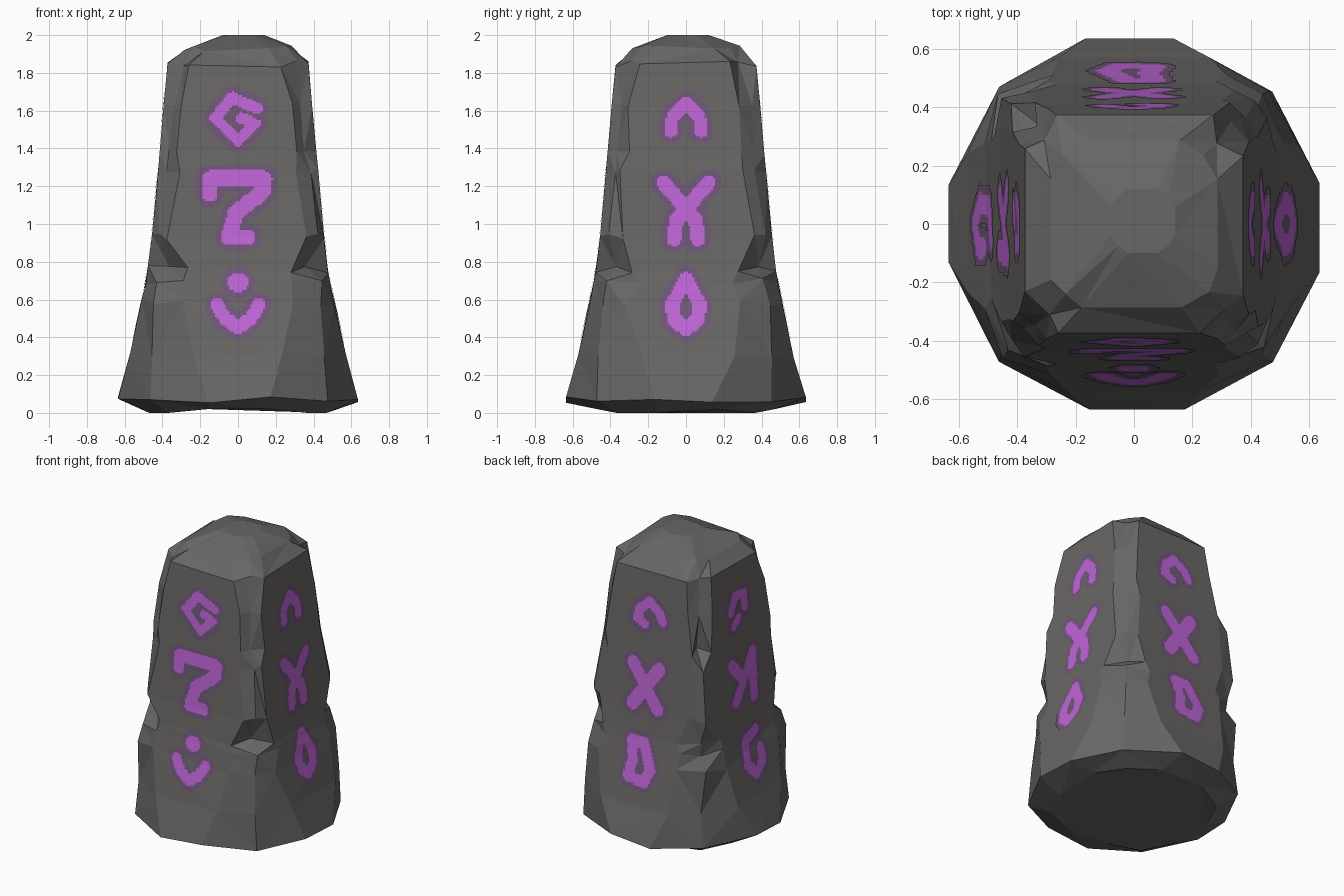
import bpy, bmesh, math, random
from mathutils import Vector, Matrix
from mathutils.bvhtree import BVHTree

if "Cube" in bpy.data.objects:
    bpy.data.objects.remove(bpy.data.objects["Cube"])

random.seed(4)


def material(name, rgb):
    m = bpy.data.materials.new(name)
    m.diffuse_color = (*rgb, 1)
    m.use_nodes = True
    m.node_tree.nodes["Principled BSDF"].inputs["Base Color"].default_value = m.diffuse_color
    return m


stone = material("grey stone", (0.14, 0.135, 0.13))
glow = material("bright purple", (0.52, 0.13, 0.68))
halo = material("dull purple", (0.16, 0.095, 0.19))


def to_object(bm, name, mats):
    me = bpy.data.meshes.new(name)
    bm.to_mesh(me)
    bm.free()
    for m in mats:
        me.materials.append(m)
    ob = bpy.data.objects.new(name, me)
    bpy.context.collection.objects.link(ob)
    return ob


def turn(k):
    return Matrix.Rotation(k * math.pi / 2, 3, 'Z')


# Stone: stacked 12-sided rings (height, side distance, half flat, corner distance)
RINGS = [
    (0.01, 0.47, 0.16, 0.52),
    (0.07, 0.635, 0.15, 0.66),
    (0.30, 0.57, 0.24, 0.65),
    (0.58, 0.51, 0.30, 0.625),
    (0.70, 0.488, 0.27, 0.60),
    (0.76, 0.477, 0.28, 0.515),
    (0.93, 0.455, 0.355, 0.585),
    (1.27, 0.425, 0.325, 0.535),
    (1.37, 0.415, 0.315, 0.522),
    (1.62, 0.393, 0.29, 0.475),
    (1.85, 0.373, 0.25, 0.405),
    (1.925, 0.285, 0.17, 0.33),
    (1.995, 0.11, 0.05, 0.12),
]
# The back left corner keeps its thick shell up to a higher ledge
HIGH_LEDGE = {5: 0.61, 6: 0.60, 7: 0.575, 8: 0.45}

bm = bmesh.new()
rings = []
for i, (z, s, f, d) in enumerate(RINGS):
    ring = []
    for k in range(4):
        dc = HIGH_LEDGE.get(i, d) if k == 1 else d
        c = dc / math.sqrt(2)
        for j, (x, y) in enumerate(((s, -f), (s, f), (c, c))):
            p = turn(k) @ Vector((x, y, z))
            if 0 < i < len(RINGS) - 1:
                side = turn(k) @ Vector((0, 1, 0))
                p += side * random.uniform(-0.025, 0.025)
                p.z += random.uniform(-0.02, 0.02)
                if j == 2:
                    p.xy *= random.uniform(0.985, 1.015)
            if i == len(RINGS) - 1:
                p += Vector((0.03, 0.01, 0.005))
            if i == 0:
                p.z = random.choice((0, 0.02))
            ring.append(bm.verts.new(p))
    rings.append(ring)
for a, b in zip(rings, rings[1:]):
    for j in range(12):
        n = (j + 1) % 12
        bm.faces.new((a[j], a[n], b[n], b[j]))
bm.faces.new(rings[0][::-1])
bm.faces.new(rings[-1])
bmesh.ops.triangulate(bm, faces=bm.faces[:])
bmesh.ops.recalc_face_normals(bm, faces=bm.faces[:])
tree = BVHTree.FromBMesh(bm)
to_object(bm, "standing_stone", [stone])

# Abstract carved marks: (half width, points across and up) for each side
RIGHT = [
    (0.033, [(-.08, 1.49), (-.07, 1.57), (0, 1.64), (.07, 1.57), (.08, 1.49)]),
    (0.038, [(-.12, 1.22), (0, 1.08), (.12, 1.22)]),
    (0.038, [(-.065, .92), (-.05, 1.02), (0, 1.08), (.05, 1.02), (.065, .92)]),
    (0.036, [(0, .71), (-.075, .57), (-.06, .49), (0, .44), (.06, .49), (.075, .57), (0, .71)]),
]
BACK = [
    (0.033, [(-.03, 1.48), (-.09, 1.51), (-.07, 1.58), (0, 1.64), (.08, 1.58), (.10, 1.53)]),
    (0.045, [(-.10, 1.21), (.10, .94)]),
    (0.045, [(.10, 1.21), (-.09, .94)]),
    (0.038, [(-.07, .70), (.02, .70), (.09, .54), (.05, .45), (-.07, .47), (-.05, .58), (-.07, .70)]),
]
LEFT = [
    (0.033, [(-.08, 1.55), (-.03, 1.64), (.07, 1.63), (.07, 1.54)]),
    (0.030, [(-.06, 1.45), (-.01, 1.49)]),
    (0.040, [(-.12, 1.20), (0, 1.07), (.11, 1.22), (.09, .93)]),
    (0.040, [(-.10, .95), (0, 1.07)]),
    (0.036, [(.06, .71), (-.06, .67), (-.07, .52), (0, .44), (.08, .50), (.08, .58)]),
]
FRONT = [
    (0.030, [(.10, 1.61), (-.03, 1.67), (-.12, 1.56), (0, 1.44), (.09, 1.53), (.02, 1.56)]),
    (0.042, [(-.15, 1.16), (-.15, 1.24), (.14, 1.24), (.13, 1.17), (-.01, 1.06), (-.05, .93), (.05, .93)]),
    (0.035, [(-.11, .57), (-.07, .50), (0, .45), (.07, .50), (.11, .57)]),
    (0.050, [(-.005, .69), (.005, .69)]),
]


def distance(p, strokes):
    """Distance from p to the edge of the nearest stroke."""
    best = 9
    for w, pts in strokes:
        for a, b in zip(pts, pts[1:]):
            a, b = Vector(a), Vector(b)
            ab = b - a
            t = max(0, min(1, (p - a).dot(ab) / ab.length_squared))
            best = min(best, (p - a - ab * t).length - w)
    return best


def paint(name, k, strokes, step=0.011, margin=0.032):
    """Thin sheet laid on the stone, marks surrounded by a halo."""
    bm = bmesh.new()
    out, across = turn(k) @ Vector((1, 0, 0)), turn(k) @ Vector((0, 1, 0))
    verts = {}

    def vert(i, j):
        if (i, j) not in verts:
            start = across * (i * step) + Vector((0, 0, j * step)) + out * 2
            hit, normal, _, _ = tree.ray_cast(start, -out)
            verts[i, j] = bm.verts.new(hit + normal * 0.004)
        return verts[i, j]

    for i in range(-20, 20):
        for j in range(int(0.36 / step), int(1.74 / step)):
            d = distance(Vector(((i + .5) * step, (j + .5) * step)), strokes)
            if d < margin:
                f = bm.faces.new((vert(i, j), vert(i + 1, j), vert(i + 1, j + 1), vert(i, j + 1)))
                f.material_index = 0 if d < 0 else 1
    to_object(bm, name, [glow, halo])


for k, (name, strokes) in enumerate((("right", RIGHT), ("back", BACK), ("left", LEFT), ("front", FRONT))):
    paint(name + "_marks", k, strokes)
